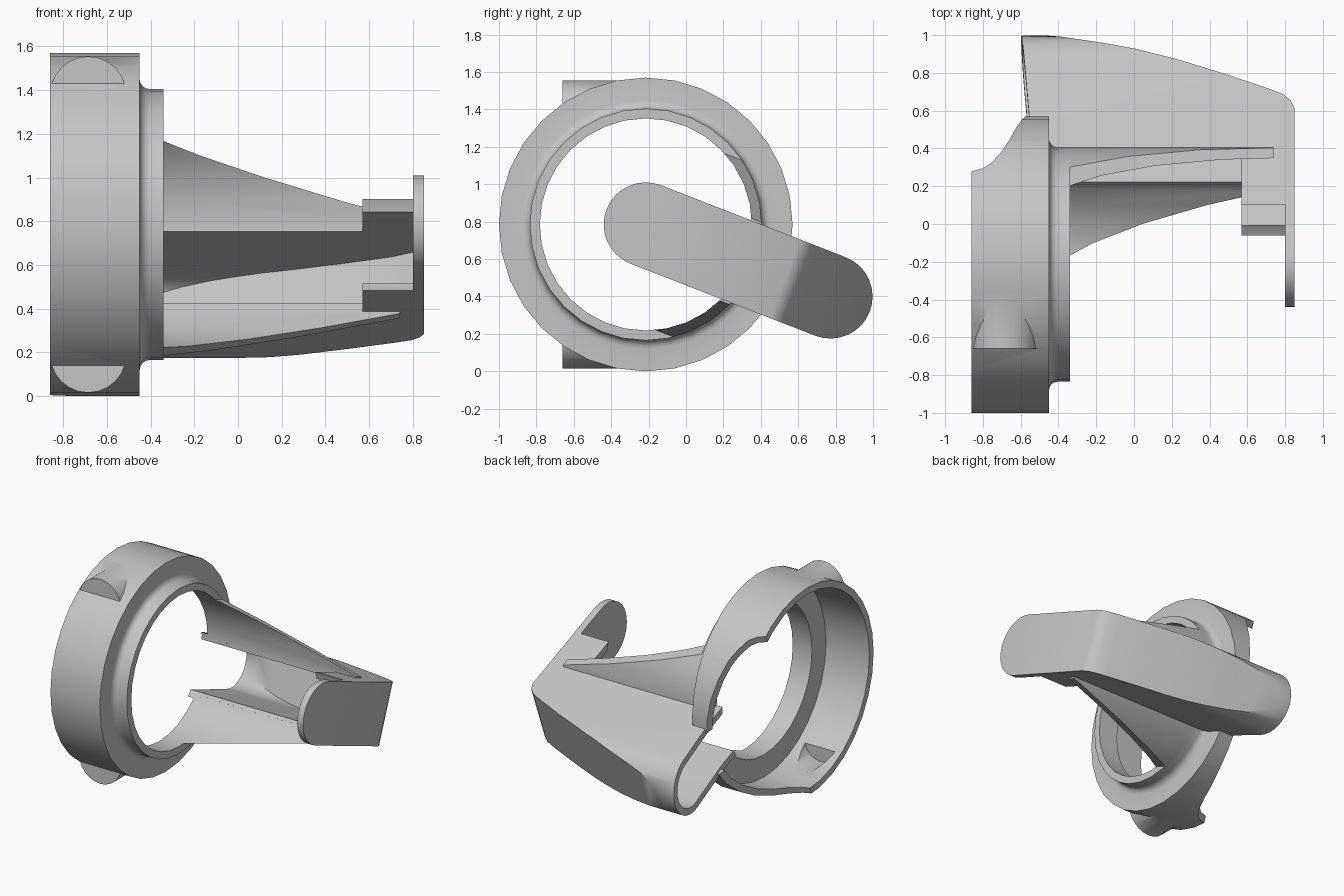
import bpy, bmesh, math
from mathutils import Matrix

if "Cube" in bpy.data.objects:
    bpy.data.objects.remove(bpy.data.objects["Cube"], do_unlink=True)

CY, CZ = -0.215, 0.785            # ring axis, parallel to x
SIDES = 32
RING = Matrix.Translation((0, CY, CZ))
# Tilted frame of the handle: local y runs along it, local z across it
TILT = RING @ Matrix.Rotation(math.radians(-21.3), 4, 'X')

grey = bpy.data.materials.new("plain grey")
grey.use_nodes = True
grey.diffuse_color = (0.56, 0.56, 0.56, 1)
grey.node_tree.nodes["Principled BSDF"].inputs["Base Color"].default_value = (0.56, 0.56, 0.56, 1)


def finish(bm, name, matrix):
    bmesh.ops.transform(bm, matrix=matrix, verts=bm.verts)
    bmesh.ops.recalc_face_normals(bm, faces=bm.faces)
    mesh = bpy.data.meshes.new(name)
    bm.to_mesh(mesh)
    bm.free()
    mesh.materials.append(grey)
    ob = bpy.data.objects.new(name, mesh)
    bpy.context.collection.objects.link(ob)
    return ob


def loft(name, loops, matrix):
    """Closed solid through a list of equal loops."""
    bm = bmesh.new()
    rows = [[bm.verts.new(p) for p in loop] for loop in loops]
    n = len(rows[0])
    for a, b in zip(rows, rows[1:]):
        for i in range(n):
            j = (i + 1) % n
            bm.faces.new((a[i], a[j], b[j], b[i]))
    bm.faces.new(rows[0])
    bm.faces.new(rows[-1])
    return finish(bm, name, matrix)


def lathe(name, profile, matrix=RING):
    """Solid turned about x from (x, radius) points."""
    angles = [2 * math.pi * i / SIDES for i in range(SIDES)]
    return loft(name, [[(x, r * math.cos(a), r * math.sin(a)) for a in angles]
                       for x, r in profile], matrix)


def side_prism(name, pts, half=1.2):
    """(x, along) outline extruded across the handle."""
    return loft(name, [[(x, u, v) for x, u in pts] for v in (-half, half)], TILT)


def capsule(name, r, x0, x1):
    """Long rounded bar section extruded along x."""
    n, length = 16, 1.06
    sec = [(length + r * math.sin(math.pi * i / n), r * math.cos(math.pi * i / n)) for i in range(n + 1)]
    sec += [(-r * math.sin(math.pi * i / n), -r * math.cos(math.pi * i / n)) for i in range(n + 1)]
    return loft(name, [[(x, u, v) for u, v in sec] for x in (x0, x1)], TILT)


def boolean(ob, cutter, op='DIFFERENCE'):
    mod = ob.modifiers.new("cut", 'BOOLEAN')
    mod.operation, mod.solver, mod.object = op, 'EXACT', cutter
    bpy.context.view_layer.objects.active = ob
    bpy.ops.object.modifier_apply(modifier=mod.name)
    bpy.data.objects.remove(cutter, do_unlink=True)


def lug(name, z, r, y0, y1):
    """Cylinder along y for the screw lugs."""
    ring = [2 * math.pi * i / 24 for i in range(24)]
    return loft(name, [[(-0.685 + r * math.cos(a), y, z + r * math.sin(a)) for a in ring]
                       for y in (y0, y1)], Matrix.Identity(4))


# Ring housing: turned body with a filleted neck
fillet = [(-0.405 - 0.045 * math.cos(t), 0.665 - 0.045 * math.sin(t))
          for t in (math.pi / 2 * i / 4 for i in range(5))]
ring = lathe("ring_housing", [(-0.86, 0.785), (-0.45, 0.785)] + fillet + [(-0.34, 0.62)])

# Lugs above and below, hollow inside
for z in (CZ - 0.594, CZ + 0.594):
    boolean(ring, lug("lug", z, 0.175, -0.66, -0.2), 'UNION')
boolean(ring, lathe("cavity", [(-0.95, 0.735), (-0.5, 0.735), (-0.5, 0.567), (-0.2, 0.567)]))
for z in (CZ - 0.594, CZ + 0.594):
    boolean(ring, lug("lug_pocket", z, 0.126, -0.615, -0.3))

# Swept notch in the rim and the passage into the handle
boolean(ring, side_prism("notch", [(-0.95, 0.23), (-0.86, 0.24), (-0.80, 0.26), (-0.75, 0.30),
                                   (-0.70, 0.375), (-0.66, 0.46), (-0.60, 0.635),
                                   (-0.565, 0.76), (-0.555, 0.95), (-0.95, 0.95)]))
boolean(ring, capsule("passage", 0.195, -0.7, 0.0))

# Handle: rounded bar trimmed to a curved outer profile
handle = capsule("handle_shell", 0.225, -0.8, 1.0)
boolean(handle, side_prism("outer_profile", [
    (-0.60, 1.31), (-0.45, 1.265), (-0.30, 1.22), (-0.15, 1.185), (0.0, 1.147), (0.25, 1.073),
    (0.50, 0.99), (0.72, 0.91), (0.79, 0.88), (0.83, 0.845), (0.85, 0.80),
    (0.85, -0.4), (-0.54, -0.4), (-0.55, 0.70)]), 'INTERSECT')

# Hollow channel behind the end plate
channel = capsule("channel", 0.176, -0.9, 1.0)
boolean(channel, side_prism("inner_profile", [
    (-0.80, 1.27), (-0.60, 1.25), (-0.30, 1.17), (0.0, 1.095), (0.25, 1.02),
    (0.50, 0.935), (0.70, 0.86), (0.80, 0.80), (0.80, -0.4), (-0.80, -0.4)]), 'INTERSECT')
boolean(handle, channel)

# Bores that clear the inside: wide, then a narrower one up to the plate
boolean(handle, lathe("wide_bore", [(-1.0, 0.568), (0.57, 0.568)]))
boolean(handle, lathe("narrow_bore", [(-0.2, 0.341), (0.80, 0.341)]))

# Tapered webs: slices of the neck tube on both sides of the handle
webs = []
for name, s in (("upper_web", 1), ("lower_web", -1)):
    web = lathe(name, [(-0.36, 0.62), (0.9, 0.62)])
    boolean(web, lathe("web_bore", [(-0.5, 0.567), (1.0, 0.567)]))
    outline = [(-0.341, 0.2), (-0.341, 0.507), (0.74, 0.236), (0.74, 0.2)]
    boolean(web, loft("web_slice", [[(x, u, s * v) for x, v in outline] for u in (0.05, 1.0)], TILT),
            'INTERSECT')
    webs.append(web)

for ob in [ring, handle] + webs:
    bpy.ops.object.select_all(action='DESELECT')
    ob.select_set(True)
    bpy.context.view_layer.objects.active = ob
    bpy.ops.object.shade_smooth_by_angle(angle=math.radians(35))
